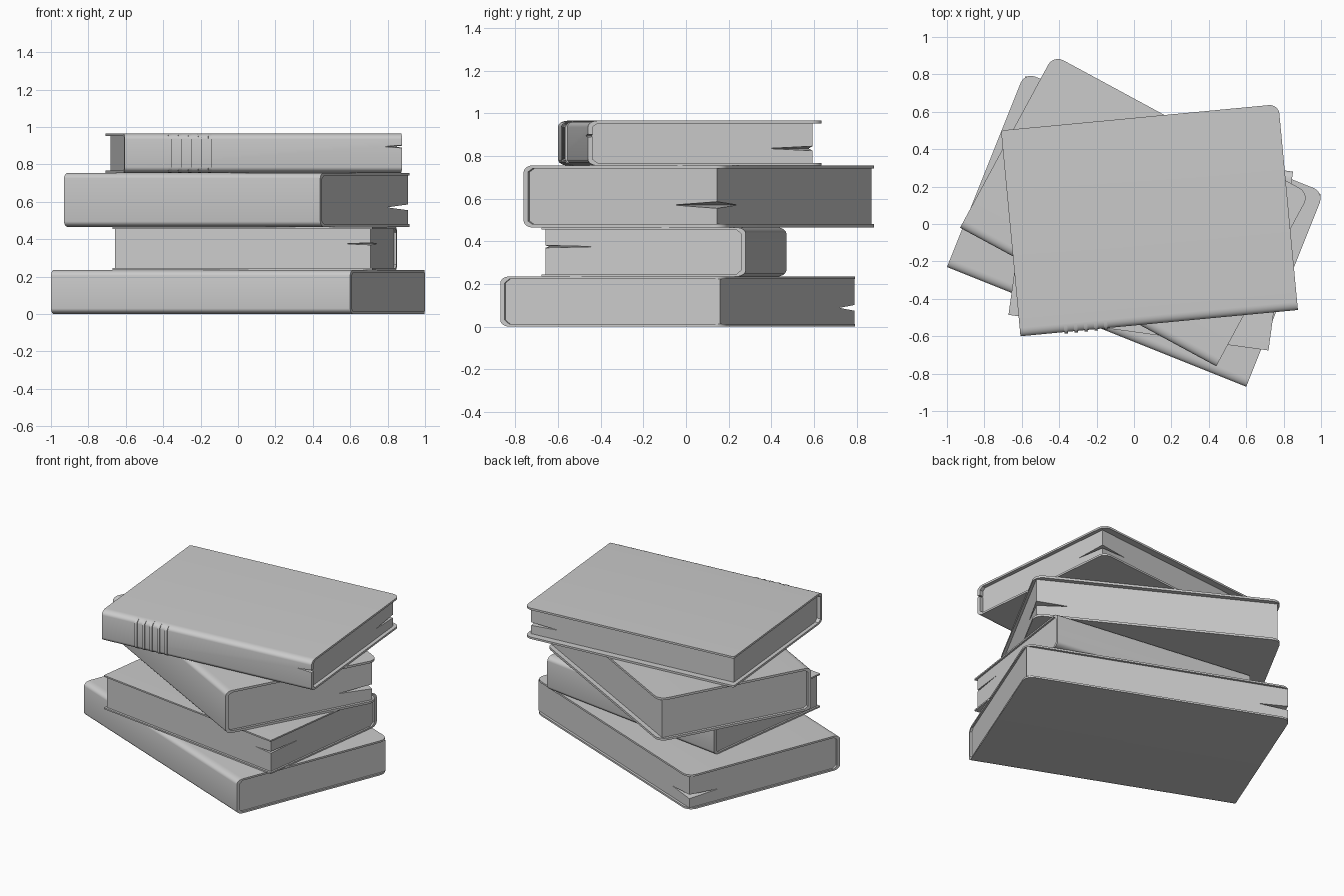
import bpy, bmesh, math
from mathutils import Matrix, Vector

if "Cube" in bpy.data.objects:
    bpy.data.objects.remove(bpy.data.objects["Cube"])


def finish(bm, name, mat):
    bmesh.ops.recalc_face_normals(bm, faces=bm.faces[:])
    me = bpy.data.meshes.new(name)
    bm.to_mesh(me)
    bm.free()
    ob = bpy.data.objects.new(name, me)
    ob.matrix_world = mat
    bpy.context.collection.objects.link(ob)
    return ob


def smooth(ob):
    bpy.ops.object.select_all(action='DESELECT')
    ob.select_set(True)
    bpy.context.view_layer.objects.active = ob
    bpy.ops.object.shade_smooth_by_angle(angle=math.radians(35))


def arc(cy, cz, ry, rz, a0, a1, n=6):
    return [(cy + ry * math.cos(math.radians(a0 + (a1 - a0) * i / n)),
             cz + rz * math.sin(math.radians(a0 + (a1 - a0) * i / n))) for i in range(n + 1)]


def extrude(profile, x0, x1):
    # closed (y, z) profile swept along x
    bm = bmesh.new()
    f = bm.faces.new([bm.verts.new((x0, y, z)) for y, z in profile])
    r = bmesh.ops.extrude_face_region(bm, geom=[f])
    bmesh.ops.translate(bm, vec=(x1 - x0, 0, 0),
                        verts=[v for v in r['geom'] if isinstance(v, bmesh.types.BMVert)])
    return bm


def cut_wedge(ob, corner, along_x, along_y, half):
    # pointed slit opening at a vertical corner
    x, y, z = corner
    e = 0.003
    ox, oy = -math.copysign(e, along_x), -math.copysign(e, along_y)
    c = Vector((x + ox, y + oy, z))
    bm = bmesh.new()
    for d in ((0, 0, half), (0, 0, -half), (along_x, 0, 0), (0, along_y, 0)):
        bm.verts.new(c + Vector(d))
    bmesh.ops.convex_hull(bm, input=bm.verts[:])
    cutter = finish(bm, 'slit_cutter', ob.matrix_world)
    cutter.hide_render = True
    mod = ob.modifiers.new('slit', 'BOOLEAN')
    mod.operation, mod.solver, mod.object = 'DIFFERENCE', 'EXACT', cutter
    bpy.ops.object.select_all(action='DESELECT')
    ob.select_set(True)
    bpy.context.view_layer.objects.active = ob
    bpy.ops.object.modifier_apply(modifier=mod.name)
    bpy.data.objects.remove(cutter)


def book(name, origin, z0, angle, L, D, H, t, inset_end, inset_fore, corners, ry=0.045, rz=0.03):
    mat = Matrix.Translation((*origin, z0)) @ Matrix.Rotation(math.radians(angle), 4, 'Z')
    # cover: two boards joined by a rounded spine
    s = 0.022
    outer = [(D, 0)] + arc(ry, rz, ry, rz, 270, 180) + arc(ry, H - rz, ry, rz, 180, 90) + [(D, H)]
    bm = extrude(outer + [(D, H - t), (ry, H - t), (s, H - rz), (s, rz), (ry, t), (D, t)], 0, L)
    for xc, r in ((0, corners[0]), (L, corners[1])):
        edges = [e for e in bm.edges if all(abs(v.co.x - xc) < 1e-5 and abs(v.co.y - D) < 1e-5
                                            for v in e.verts)
                 and abs(e.verts[0].co.z - e.verts[1].co.z) < t * 1.5]
        if r:
            bmesh.ops.bevel(bm, geom=edges, offset=r, segments=5, profile=0.5, affect='EDGES')
    cover = finish(bm, name + '_cover', mat)
    # page block, tucked into the cover
    y1 = D - inset_fore
    block = [(s - 0.002, rz), (ry, t), (y1, t), (y1, H - t), (ry, H - t), (s - 0.002, H - rz)]
    pages = finish(extrude(block, inset_end, L - inset_end), name + '_pages', mat)
    return cover, pages, mat


# bottom book
c, p, m = book('bottom_book', (-1.0, -0.23), 0.0, -21.8, 1.723, 1.12, 0.235, 0.012, 0.012, 0.016, (0.06, 0.06))
cut_wedge(p, (0.012, 1.104, 0.088), 0.2, -0.22, 0.014)
smooth(c)

# second book, spine to the back
c, p, m = book('second_book', (0.85, 0.28), 0.235, 172.2, 1.403, 0.965, 0.23, 0.01, 0.012, 0.015, (0, 0))
cut_wedge(p, (0.012, 0.95, 0.14), 0.14, -0.25, 0.006)
smooth(c)

# third book
c, p, m = book('third_book', (-0.93, -0.02), 0.465, -28.4, 1.557, 1.05, 0.29, 0.015, 0.018, 0.03, (0.06, 0.06))
cut_wedge(p, (1.539, 1.02, 0.105), -0.21, -0.24, 0.016)
smooth(c)

# top book
c, p, m = book('top_book', (-0.607, -0.6), 0.755, 5.4, 1.49, 1.105, 0.21, 0.013, 0.025, 0.045, (0.015, 0.05))
cut_wedge(p, (1.465, 1.06, 0.08), -0.2, -0.22, 0.011)
cut_wedge(c, (1.49, 0.0, 0.14), -0.11, 0.06, 0.008)
smooth(c)

# raised bands across the top book's spine
for i in range(5):
    ry, rz, H, g = 0.045, 0.03, 0.21, 0.008
    prof = arc(ry, rz, ry + g, rz, 265, 180) + arc(ry, H - rz, ry + g, rz, 180, 95)
    x = 0.245 + 0.0535 * i
    bm = extrude(prof, x - 0.009, x + 0.009)
    smooth(finish(bm, 'spine_band_%d' % (i + 1), m))
